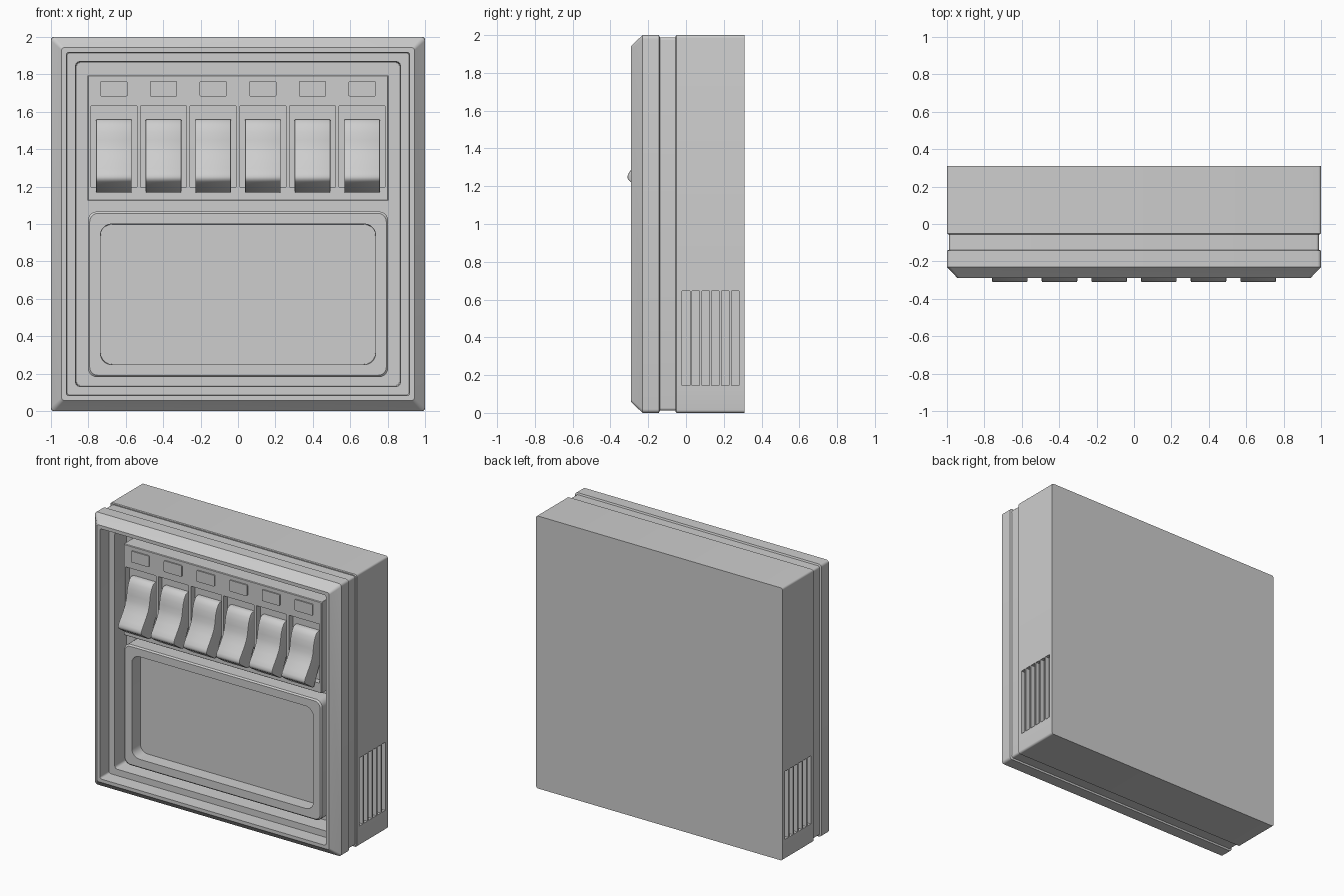
import bpy, bmesh, math

if "Cube" in bpy.data.objects:
    bpy.data.objects.remove(bpy.data.objects["Cube"])

grey = bpy.data.materials.new("plain_grey")
grey.diffuse_color = (0.61, 0.61, 0.61, 1)
grey.use_nodes = True
grey.node_tree.nodes["Principled BSDF"].inputs["Base Color"].default_value = grey.diffuse_color


def finish(name, bm, smooth=35):
    bmesh.ops.recalc_face_normals(bm, faces=bm.faces)
    me = bpy.data.meshes.new(name)
    bm.to_mesh(me)
    bm.free()
    ob = bpy.data.objects.new(name, me)
    bpy.context.collection.objects.link(ob)
    me.materials.append(grey)
    bpy.ops.object.select_all(action='DESELECT')
    ob.select_set(True)
    bpy.context.view_layer.objects.active = ob
    bpy.ops.object.shade_smooth_by_angle(angle=math.radians(smooth))
    return ob


def loft(sections, cx=0.0, cz=1.0, n=5, cap_start=True, cap_end=True):
    """Rounded rectangles (half width, half height, radius, y) joined and capped."""
    bm = bmesh.new()
    rings = []
    for hx, hz, r, y in sections:
        ring = []
        for q, (sx, sz) in enumerate([(1, 1), (-1, 1), (-1, -1), (1, -1)]):
            for i in range(n + 1):
                a = math.pi / 2 * (q + i / n)
                ring.append(bm.verts.new((cx + sx * (hx - r) + r * math.cos(a), y,
                                          cz + sz * (hz - r) + r * math.sin(a))))
        rings.append(ring)
    for a, b in zip(rings, rings[1:]):
        for i in range(len(a)):
            j = (i + 1) % len(a)
            bm.faces.new((a[i], a[j], b[j], b[i]))
    if cap_start:
        bm.faces.new(rings[0])
    if cap_end:
        bm.faces.new(rings[-1])
    return bm


def slice_at(bm, axis, values):
    """Score straight lines across the mesh at the given coordinates."""
    for v in values:
        co, no = [0, 0, 0], [0, 0, 0]
        co[axis], no[axis] = v, 1
        bmesh.ops.bisect_plane(bm, geom=bm.verts[:] + bm.edges[:] + bm.faces[:],
                               plane_co=co, plane_no=no, dist=1e-5)


def pocket(bm, faces, vec):
    """Sink each face along vec."""
    out = bmesh.ops.extrude_discrete_faces(bm, faces=faces)["faces"]
    bmesh.ops.translate(bm, vec=vec, verts=list({v for f in out for v in f.verts}))


# Rear housing with vent slots on both sides
bm = loft([(1, 1, 0.015, 0.31), (1, 1, 0.015, -0.05), (0.995, 0.995, 0.012, -0.055)])
slots = [(-0.02 + 0.052 * i, 0.02 + 0.052 * i) for i in range(6)]
slice_at(bm, 1, [v for s in slots for v in s])
slice_at(bm, 2, [0.145, 0.645])
for side in (-1, 1):
    hit = []
    for f in bm.faces:
        c = f.calc_center_median()
        if c.x * side > 0.999 and 0.145 < c.z < 0.645 and any(a < c.y < b for a, b in slots):
            hit.append(f)
    pocket(bm, hit, (-side * 0.03, 0, 0))
finish("rear_housing", bm)

# Recessed collar (open tube) between housing and frame
finish("collar", loft([(0.988, 0.988, 0.015, -0.04), (0.988, 0.988, 0.015, -0.145)],
                      cap_start=False, cap_end=False))

# Chamfered front frame, stepping down to the recessed floor, open at the back
finish("front_frame", loft([
    (0.985, 0.985, 0.02, -0.137), (1, 1, 0.02, -0.143), (1, 1, 0.02, -0.23),
    (0.943, 0.943, 0.015, -0.29), (0.918, 0.918, 0.015, -0.29),
    (0.915, 0.915, 0.015, -0.19), (0.868, 0.868, 0.02, -0.19),
    (0.863, 0.863, 0.02, -0.06)], cap_start=False))

# Switch panel with six wells
FRONT = -0.18
centres = [(-2.5 + i) * 0.2655 for i in range(6)]
bm = loft([(0.804, 0.335, 0.004, -0.058), (0.804, 0.335, 0.004, FRONT + 0.005),
           (0.8, 0.331, 0.004, FRONT)], cz=1.46)
slice_at(bm, 0, [c + s * 0.123 for c in centres for s in (-1, 1)])
slice_at(bm, 2, [1.197, 1.63])
hit = []
for f in bm.faces:
    p = f.calc_center_median()
    if p.y < FRONT + 0.001 and 1.197 < p.z < 1.63 and any(abs(p.x - c) < 0.12 for c in centres):
        hit.append(f)
pocket(bm, hit, (0, 0.045, 0))
finish("switch_panel", bm)

# Rocker side profile as (y, z): swung-out paddle with its tip near the bottom
profile = [(-0.12, 1.56), (-0.155, 1.56), (-0.172, 1.553), (-0.19, 1.525), (-0.203, 1.49),
           (-0.21, 1.45), (-0.216, 1.415), (-0.228, 1.38), (-0.252, 1.34), (-0.285, 1.295),
           (-0.303, 1.27), (-0.31, 1.252), (-0.308, 1.237), (-0.295, 1.225), (-0.215, 1.17),
           (-0.2, 1.168), (-0.12, 1.34)]
for k, c in enumerate(centres):
    # Rocker switch
    bm = bmesh.new()
    f = bm.faces.new([bm.verts.new((c - 0.095, y, z)) for y, z in profile])
    ext = bmesh.ops.extrude_face_region(bm, geom=[f])["geom"]
    bmesh.ops.translate(bm, vec=(0.19, 0, 0),
                        verts=[g for g in ext if isinstance(g, bmesh.types.BMVert)])
    rim = [e for e in bm.edges if abs(e.verts[0].co.x - e.verts[1].co.x) < 1e-5]
    bmesh.ops.bevel(bm, geom=rim, offset=0.005, segments=2, affect='EDGES', profile=0.5)
    finish(f"rocker_{k + 1}", bm, 40)
    # Raised label plate above it
    finish(f"label_plate_{k + 1}", loft([(0.073, 0.041, 0.008, FRONT + 0.005),
                                         (0.073, 0.041, 0.008, FRONT - 0.009)], cx=c, cz=1.723))

# Lower tray: rounded raised rim around a sunken window
finish("window_tray", loft([
    (0.803, 0.443, 0.05, -0.058), (0.803, 0.443, 0.05, FRONT + 0.01),
    (0.793, 0.433, 0.045, FRONT), (0.736, 0.376, 0.06, FRONT),
    (0.734, 0.374, 0.06, -0.085)], cz=0.624, cap_start=False))
